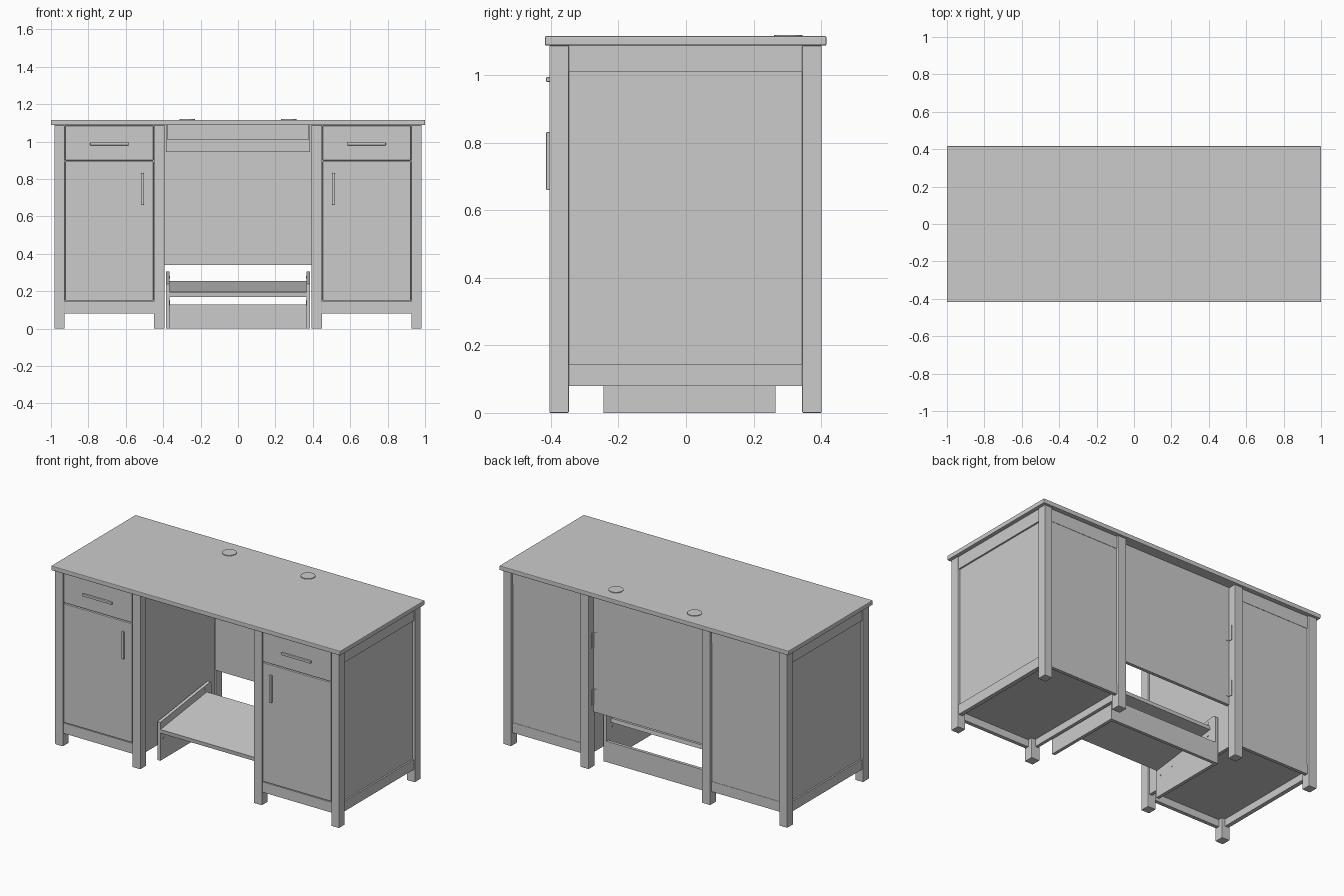
import bpy, bmesh, math

if "Cube" in bpy.data.objects:
    bpy.data.objects.remove(bpy.data.objects["Cube"])


def add_mesh(name, bm, bevel=0.0):
    bmesh.ops.recalc_face_normals(bm, faces=bm.faces)
    me = bpy.data.meshes.new(name)
    bm.to_mesh(me)
    bm.free()
    ob = bpy.data.objects.new(name, me)
    bpy.context.collection.objects.link(ob)
    if bevel:
        m = ob.modifiers.new("bevel", "BEVEL")
        m.width, m.segments = bevel, 2
    return ob


def box(name, x, y, z, bevel=0.0):
    """Box from (min, max) ranges on each axis."""
    bm = bmesh.new()
    bmesh.ops.create_cube(bm, size=1)
    for v in bm.verts:
        v.co = [sum(r) / 2 + c * (r[1] - r[0]) for r, c in zip((x, y, z), v.co)]
    return add_mesh(name, bm, bevel)


def side_box(name, s, x, y, z, bevel=0.0):
    """Box given for the right half, mirrored to the left when s is -1."""
    return box(name, tuple(sorted((s * x[0], s * x[1]))), y, z, bevel)


def extrude_x(name, profile, x0, x1, bevel=0.0):
    """Extrude a (y, z) profile from x0 to x1."""
    bm = bmesh.new()
    f = bm.faces.new([bm.verts.new((x0, y, z)) for y, z in profile])
    r = bmesh.ops.extrude_face_region(bm, geom=[f])
    for v in r["geom"]:
        if isinstance(v, bmesh.types.BMVert):
            v.co.x = x1
    return add_mesh(name, bm, bevel)


def disc(name, loc, radius, depth, axis="Z"):
    rot = (0, math.pi / 2, 0) if axis == "X" else (0, 0, 0)
    bpy.ops.mesh.primitive_cylinder_add(vertices=32, radius=radius, depth=depth,
                                        location=loc, rotation=rot)
    ob = bpy.context.object
    ob.name = name
    bpy.ops.object.shade_smooth_by_angle()


# Desk top
box("desk_top", (-1, 1), (-.418, .416), (1.088, 1.116), .004)

TOP, LOW = 1.088, .08
for s, side in ((-1, "left"), (1, "right")):
    # Corner legs of the cabinet
    for x, xn in (((.928, .982), "outer"), ((.392, .449), "inner")):
        for y, yn in (((-.405, -.347), "front"), ((.344, .402), "back")):
            side_box(f"{side}_{yn}_{xn}_leg", s, x, y, (0, TOP), .003)

    # Outer side: recessed panel between two rails
    side_box(f"{side}_side_panel", s, (.948, .966), (-.35, .348), (.13, TOP))
    side_box(f"{side}_side_top_rail", s, (.95, .976), (-.348, .345), (1.01, TOP))
    side_box(f"{side}_side_bottom_rail", s, (.95, .976), (-.348, .345), (LOW, .143))

    # Inner side towards the knee space
    side_box(f"{side}_inner_panel", s, (.402, .422), (-.35, .348), (LOW, TOP))

    # Cabinet back with rails
    side_box(f"{side}_back_panel", s, (.44, .935), (.368, .386), (.13, TOP))
    side_box(f"{side}_back_top_rail", s, (.447, .93), (.368, .388), (1.01, TOP))
    side_box(f"{side}_back_bottom_rail", s, (.447, .93), (.368, .388), (LOW, .143))

    # Floor and front: rail, door, drawer
    side_box(f"{side}_cabinet_floor", s, (.41, .96), (-.375, .375), (.125, .143))
    side_box(f"{side}_front_rail", s, (.447, .93), (-.398, -.375), (LOW, .145))
    side_box(f"{side}_front_backing", s, (.44, .935), (-.378, -.37), (.13, TOP))
    side_box(f"{side}_door", s, (.453, .924), (-.402, -.38), (.151, .893), .002)
    side_box(f"{side}_drawer_front", s, (.453, .924), (-.402, -.38), (.9, 1.085), .002)

    # Bar handles
    side_box(f"{side}_drawer_handle", s, (.585, .79), (-.414, -.4), (.98, .995), .003)
    side_box(f"{side}_door_handle", s, (.503, .519), (-.414, -.4), (.66, .832), .003)

    # Brackets holding the centre back panel
    for i, z in enumerate(((.39, .486), (.745, .84))):
        side_box(f"{side}_bracket_plate_{i}", s, (.365, .391), (.35, .354), z)
        side_box(f"{side}_bracket_wing_{i}", s, (.388, .392), (.35, .376), z)

    # Cable grommet
    disc(f"{side}_grommet", (s * .272, .303, 1.116), .042, .008)

    # Foot rest side board
    profile = [(-.245, 0), (-.245, .24), (.25, .305), (.265, .292), (.265, 0)]
    extrude_x(f"{side}_foot_rest_side", profile, s * .366, s * .386)
    for i, (y, z) in enumerate(((-.21, .13), (-.11, .145), (.2, .2), (.2, .275))):
        disc(f"{side}_foot_rest_screw_{i}", (s * .366, y, z), .007, .004, "X")

    # Cable tray end
    side_box(f"{side}_tray_end", s, (.376, .386), (.2, .33), (.945, TOP))

# Centre back panel
box("centre_back_panel", (-.392, .392), (.332, .352), (.34, TOP))

# Cable tray under the top
box("tray_floor", (-.38, .38), (.2, .33), (.945, .955))
box("tray_front", (-.38, .38), (.2, .21), (.945, 1.01))

# Foot rest: sloping shelf and rear board
shelf = [(-.24, .17), (-.243, .195), (.215, .255), (.218, .23)]
extrude_x("foot_rest_shelf", shelf, -.366, .366)
box("foot_rest_rear_board", (-.366, .366), (.245, .264), (0, .13))
